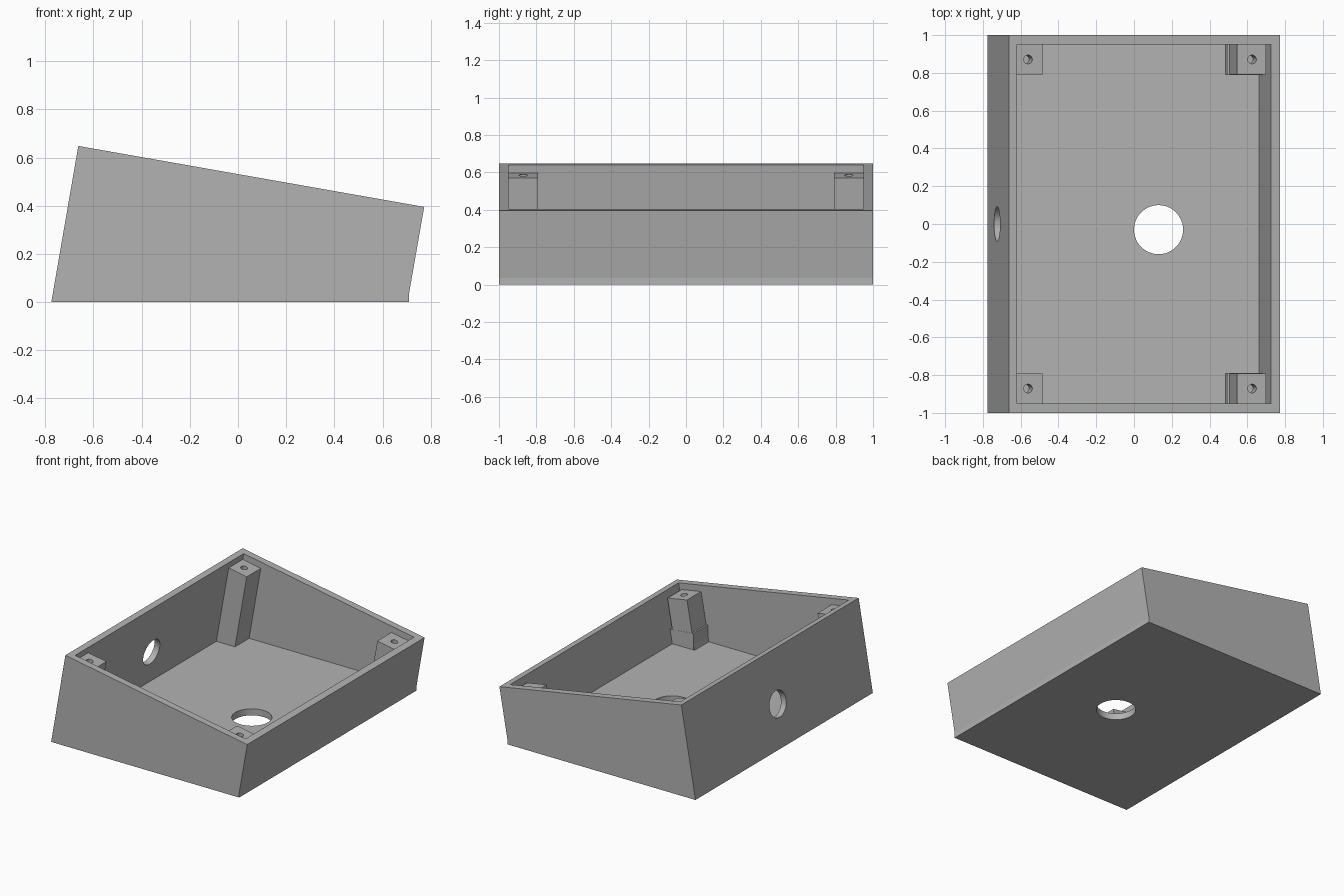
import bpy, bmesh
from math import radians, tan
from mathutils import Matrix, Vector

if "Cube" in bpy.data.objects:
    bpy.data.objects.remove(bpy.data.objects["Cube"])

TILT = radians(10)
SLOPE = tan(TILT)
FLOOR = 0.047
WALL_Y = 0.95

grey = bpy.data.materials.new("plain grey")
grey.use_nodes = True
grey.diffuse_color = (0.45, 0.45, 0.45, 1)
grey.node_tree.nodes["Principled BSDF"].inputs["Base Color"].default_value = grey.diffuse_color


def make(name, bm):
    bmesh.ops.recalc_face_normals(bm, faces=bm.faces)
    mesh = bpy.data.meshes.new(name)
    bm.to_mesh(mesh)
    bm.free()
    mesh.materials.append(grey)
    obj = bpy.data.objects.new(name, mesh)
    bpy.context.collection.objects.link(obj)
    return obj


def prism(name, profile, y0, y1):
    """Extrude an (x, z) profile along y."""
    bm = bmesh.new()
    face = bm.faces.new([bm.verts.new((x, y0, z)) for x, z in profile])
    new = bmesh.ops.extrude_face_region(bm, geom=[face])["geom"]
    bmesh.ops.translate(bm, vec=(0, y1 - y0, 0),
                        verts=[v for v in new if isinstance(v, bmesh.types.BMVert)])
    return make(name, bm)


def rod(name, centre, radius, depth, angle):
    """Cylinder whose axis is turned about y."""
    bm = bmesh.new()
    bmesh.ops.create_cone(bm, cap_ends=True, segments=48, radius1=radius, radius2=radius,
                          depth=depth,
                          matrix=Matrix.Translation(Vector(centre)) @ Matrix.Rotation(angle, 4, 'Y'))
    return make(name, bm)


def cut(target, cutter):
    cutter.hide_render = True
    mod = target.modifiers.new("cut", 'BOOLEAN')
    mod.operation = 'DIFFERENCE'
    mod.solver = 'EXACT'
    mod.object = cutter
    bpy.context.view_layer.objects.active = target
    bpy.ops.object.modifier_apply(modifier=mod.name)
    bpy.data.objects.remove(cutter)


def rim(x):
    """Height of the sloping rim."""
    return 0.648 - SLOPE * (x + 0.665)


def leaning(x, z, base):
    """Point at height base on the leaning line through (x, z)."""
    return (x - SLOPE * (z - base), base)


# Sloping open case
case = prism("case", [(-0.775, 0), (0.71, 0), (0.71, 0.035), (0.773, 0.395), (-0.663, 0.648)], -1, 1)
left_in, right_in = -0.62, 0.724
lift = 0.1
cavity = prism("cavity_cutter", [
    leaning(left_in, rim(left_in), FLOOR), leaning(right_in, rim(right_in), FLOOR),
    (right_in + SLOPE * lift, rim(right_in) + lift),
    (left_in + SLOPE * lift, rim(left_in) + lift)], -WALL_Y, WALL_Y)
cut(case, cavity)

# Openings in the floor and the tall wall
cut(case, rod("floor_hole_cutter", (0.13, -0.03, 0), 0.13, 0.3, 0))
cut(case, rod("wall_hole_cutter", (-0.724, 0, 0.29), 0.092, 0.2, TILT + radians(90)))


# Leaning screw posts in the corners
def post(name, x0, x1, hole_x, side):
    z0, z1 = rim(x0) - 0.045, rim(x1) - 0.045
    base = FLOOR - 0.01
    ys = sorted((side * 0.791, side * (WALL_Y + 0.005)))
    obj = prism(name, [leaning(x0, z0, base), leaning(x1, z1, base), (x1, z1), (x0, z0)], *ys)
    cut(obj, rod("screw_cutter", (hole_x, side * 0.871, rim(hole_x) - 0.045), 0.023, 0.2, TILT))


for side, end in ((-1, "front"), (1, "back")):
    post(end + "_tall_post", -0.63, -0.485, -0.561, side)
    post(end + "_short_post", 0.546, 0.70, 0.625, side)
    # Foot block that ties the short post to the wall
    ys = sorted((side * 0.79, side * (WALL_Y + 0.005)))
    prism(end + "_post_foot", [(0.492, FLOOR - 0.01), (0.67, FLOOR - 0.01),
                               (0.69, 0.145), (0.492, 0.165)], *ys)
